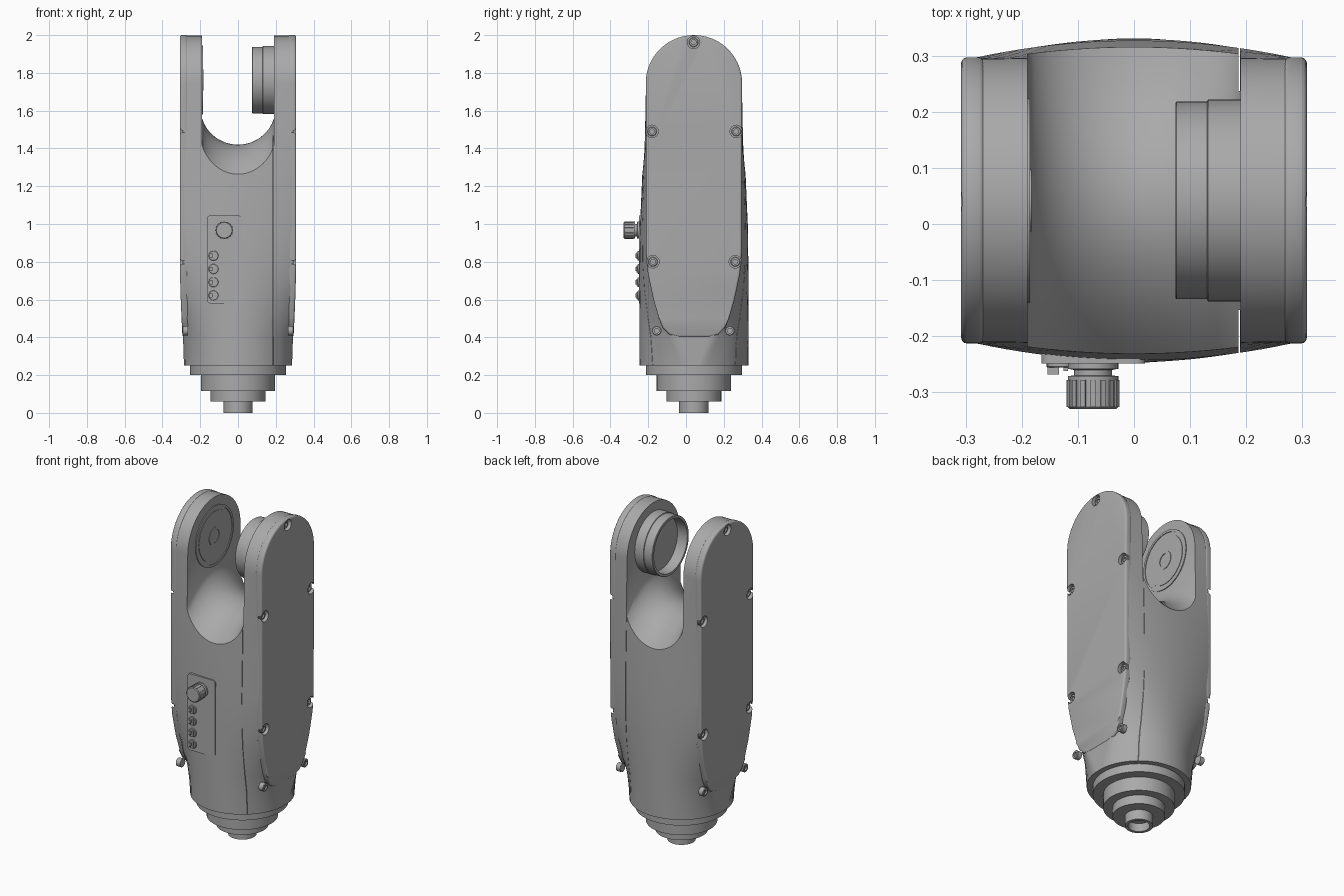
import bpy, bmesh, math
from mathutils import Matrix, Vector

if "Cube" in bpy.data.objects:
    bpy.data.objects.remove(bpy.data.objects["Cube"], do_unlink=True)

CY = 0.042          # centre of the body in y
ARM_Z, ARM_R = 1.745, 0.255

grey = bpy.data.materials.new("plain_grey")
grey.use_nodes = True
GREY = (0.4, 0.4, 0.4, 1)
grey.diffuse_color = GREY
grey.node_tree.nodes["Principled BSDF"].inputs["Base Color"].default_value = GREY


def make(name, bm):
    bmesh.ops.recalc_face_normals(bm, faces=bm.faces[:])
    me = bpy.data.meshes.new(name)
    bm.to_mesh(me)
    bm.free()
    me.materials.append(grey)
    ob = bpy.data.objects.new(name, me)
    bpy.context.collection.objects.link(ob)
    return ob


def loft(name, rings):
    bm = bmesh.new()
    vs = [[bm.verts.new(p) for p in ring] for ring in rings]
    n = len(rings[0])
    for a, b in zip(vs, vs[1:]):
        for i in range(n):
            j = (i + 1) % n
            bm.faces.new((a[i], a[j], b[j], b[i]))
    bm.faces.new(vs[0])
    bm.faces.new(vs[-1])
    return make(name, bm)


def lathe(name, profile, origin, axis, steps=64):
    """Spin (radius, distance) pairs round an axis through origin."""
    rot = Vector((0, 0, 1)).rotation_difference(Vector(axis)).to_matrix()
    rings = []
    for r, h in profile:
        angles = [math.tau * i / steps for i in range(steps)]
        rings.append([Vector(origin) + rot @ Vector((r * math.cos(a), r * math.sin(a), h))
                      for a in angles])
    return loft(name, rings)


def box(bm, lo, hi):
    size = [b - a for a, b in zip(lo, hi)]
    mid = [(a + b) / 2 for a, b in zip(lo, hi)]
    bmesh.ops.create_cube(bm, size=1, matrix=Matrix.Translation(mid) @ Matrix.Diagonal((*size, 1)))


def modify(ob, kind, **settings):
    mod = ob.modifiers.new(kind.lower(), kind)
    for key, value in settings.items():
        setattr(mod, key, value)


def cut(ob, cutter):
    modify(ob, 'BOOLEAN', object=cutter, operation='DIFFERENCE', solver='EXACT')


def finish(ob, angle=35):
    """Bake the modifiers and shade smooth with sharp edges kept."""
    deps = bpy.context.evaluated_depsgraph_get()
    me = bpy.data.meshes.new_from_object(ob.evaluated_get(deps))
    ob.modifiers.clear()
    ob.data = me
    bpy.ops.object.select_all(action='DESELECT')
    ob.select_set(True)
    bpy.context.view_layer.objects.active = ob
    bpy.ops.object.shade_smooth_by_angle(angle=math.radians(angle))


# Body sections: height, half width, half depth at the middle, half depth of the flat side
rows = [(0.25, .286, .288, .034), (0.4, .291, .289, .10), (0.5, .295, .289, .16),
        (0.65, .300, .289, .215), (0.8, .302, .288, .243), (1.0, .302, .285, .25),
        (1.25, .302, .274, .252), (1.5, .302, .263, .252), (ARM_Z, .302, .255, .252)]
for i in range(1, 17):
    a = math.radians(88) * i / 16
    d = ARM_R * math.cos(a)
    rows.append((ARM_Z + ARM_R * math.sin(a) - 0.003, .302, d, d * 0.99))


def section(z, a, b, yc):
    """Two shallow arcs, front and back, joined by flat sides."""
    sag = b - yc
    R = (sag * sag + a * a) / (2 * sag)
    half = math.atan2(a, yc - b + R)
    arc = [half * (1 - 2 * i / 24) for i in range(25)]
    back = [(R * math.sin(t), b - R + R * math.cos(t)) for t in arc]
    side = [(-a, yc * (1 - 2 * i / 8)) for i in range(1, 8)]
    loop = back + side
    return [(x * s, CY + y * s, z) for s in (1, -1) for x, y in loop]


body = loft("body", [section(*r) for r in rows])

# Saddle cutter between the two arms, falling away to front and back
saddle = []
for i in range(33):
    t = -1.4 + 2.8 * i / 32
    u = [-.19 + .38 * k / 32 for k in range(33)]
    floor = [(x, 1.62 - math.sqrt(.04 - x * x) - .17 * t * t) for x in u]
    saddle.append([(x, CY + t * .285, z) for x, z in [(-.19, 2.2)] + floor + [(.19, 2.2)]])
saddle_cutter = loft("saddle_cutter", saddle)

# Thin seams down the front and back of the shell
bm = bmesh.new()
for s in (-1, 1):
    lo, hi = sorted((CY + s * .195, CY + s * .4))
    box(bm, (.186, lo, .24), (.1885, hi, 1.5))
seam_cutter = make("seam_cutter", bm)

# Screw pockets and screws along the edge of each cover
spots = [(.04, 1.962), (-.18, 1.49), (.266, 1.49), (-.175, .8), (.261, .8), (-.155, .435), (.232, .435)]
turn = Matrix.Rotation(math.pi / 2, 4, 'Y')
bm = bmesh.new()
for s in (-1, 1):
    for y, z in spots:
        bmesh.ops.create_cone(bm, cap_ends=True, segments=32, radius1=.033, radius2=.033, depth=.1,
                              matrix=Matrix.Translation((s * .334, y, z)) @ turn)
pocket_cutter = make("pocket_cutter", bm)

for c in (saddle_cutter, seam_cutter, pocket_cutter):
    cut(body, c)
finish(body)

# Side covers: rounded top, tapered foot
half = [(.253, .85), (.244, .74), (.215, .6), (.185, .5), (.165, .45), (.13, .415), (.08, .402)]
top = [(ARM_R * math.cos(math.pi * i / 48), ARM_Z + ARM_R * math.sin(math.pi * i / 48))
       for i in range(49)]
outline = top + [(-y, z) for y, z in half] + half[::-1]
for side, s in (("left", 1), ("right", -1)):
    bm = bmesh.new()
    face = bm.faces.new([bm.verts.new((s * .266, CY + y, z)) for y, z in outline])
    ext = bmesh.ops.extrude_face_region(bm, geom=[face])
    outer = [v for v in ext["geom"] if isinstance(v, bmesh.types.BMVert)]
    bmesh.ops.translate(bm, vec=(s * .042, 0, 0), verts=outer)
    for z in (.8, .65, .5):
        bmesh.ops.bisect_plane(bm, geom=bm.verts[:] + bm.edges[:] + bm.faces[:],
                               plane_co=(0, 0, z), plane_no=(0, 0, 1))
    for v in bm.verts:
        if v.co.z < .8:
            v.co.x -= s * .014 * ((.8 - v.co.z) / .4) ** 1.5
    cover = make(side + "_cover", bm)
    modify(cover, 'BEVEL', width=.01, segments=3, limit_method='ANGLE', angle_limit=math.radians(50))
    cut(cover, pocket_cutter)
    finish(cover)
    for n, (y, z) in enumerate(spots, 1):
        screw = lathe(f"{side}_screw_{n}", [(.025, -.02), (.025, .008), (.022, .011), (.013, .011), (.013, .002)],
                      (s * .284, y, z), (s, 0, 0), 24)
        finish(screw)

# Stepped foot with a hollow tip
foot = lathe("stepped_foot", [(.255, .27), (.255, .2), (.197, .2), (.197, .115), (.145, .115), (.145, .06),
                              (.078, .06), (.078, 0), (.06, 0), (.06, .05)], (0, CY, 0), (0, 0, 1))
finish(foot)

# Hollow hub on the left arm, ringed disc on the right arm
hub = lathe("left_hub", [(.18, -.02), (.18, .058), (.176, .06), (.176, .114), (.174, .116), (.16, .116),
                         (.16, .05)], (.19, CY, 1.762), (-1, 0, 0))
finish(hub)
disc = lathe("right_disc", [(.182, -.01), (.182, .005), (.168, .005), (.168, .001), (.15, .001), (.15, .004),
                            (.055, .004), (.055, .007), (.04, .007), (.04, .003)], (-.19, CY, 1.762), (1, 0, 0))
finish(disc)

# Control panel
bm = bmesh.new()
box(bm, (-.165, -.249, .58), (.02, -.2, 1.045))
uprights = [e for e in bm.edges if abs(e.verts[0].co.y - e.verts[1].co.y) > .01]
bmesh.ops.bevel(bm, geom=uprights, offset=.018, segments=5, affect='EDGES', profile=.5)
finish(make("control_panel", bm))

# Knob with grip ribs
KNOB = (-.073, -.24, .967)
finish(lathe("knob", [(.045, 0), (.045, .018), (.034, .02), (.034, .03), (.045, .031), (.045, .086),
                      (.041, .09)], KNOB, (0, -1, 0), 48))
bm = bmesh.new()
for i in range(16):
    rib = (Matrix.Translation((KNOB[0], -.302, KNOB[2])) @ Matrix.Rotation(math.tau * i / 16, 4, 'Y')
           @ Matrix.Translation((.044, 0, 0)) @ Matrix.Diagonal((.007, .048, .009, 1)))
    bmesh.ops.create_cube(bm, size=1, matrix=rib)
make("knob_ribs", bm)

# Row of small switches
for n in range(4):
    z = .622 + .07 * n
    finish(lathe(f"switch_{n + 1}", [(.026, 0), (.026, .012), (.024, .014)], (-.13, -.242, z), (0, -1, 0), 32))
    bm = bmesh.new()
    box(bm, (-.154, -.268, z - .011), (-.134, -.25, z + .011))
    box(bm, (-.126, -.262, z - .018), (-.118, -.25, z + .018))
    make(f"switch_lever_{n + 1}", bm)

for c in (saddle_cutter, seam_cutter, pocket_cutter):
    c.hide_render = True
    c.hide_set(True)
